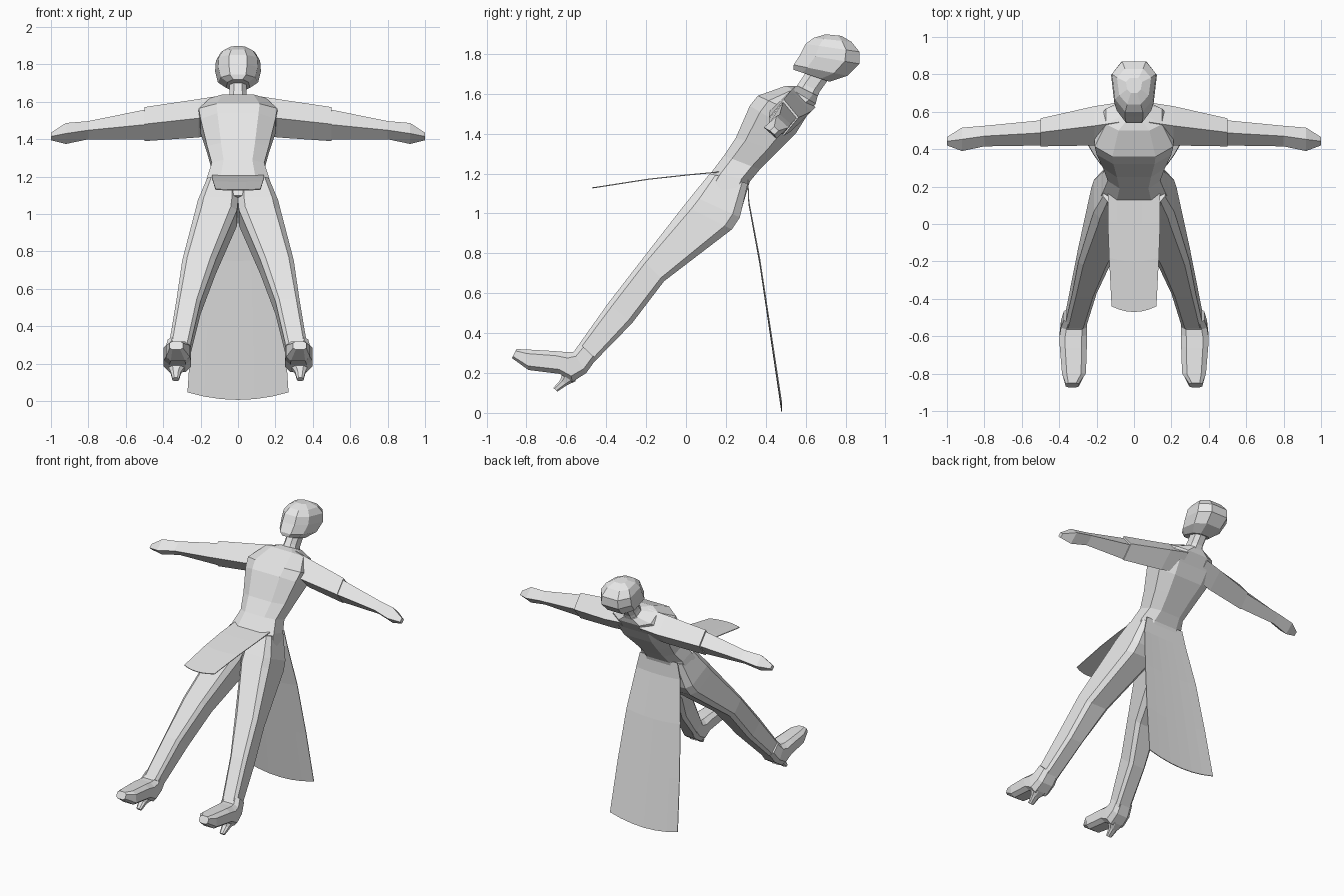
import bpy
import bmesh
from mathutils import Vector

cube = bpy.data.objects.get("Cube")
if cube:
    bpy.data.objects.remove(cube, do_unlink=True)

# One plain colour for the whole figure
grey = bpy.data.materials.new("plain grey")
grey.use_nodes = True
grey.diffuse_color = (0.8, 0.8, 0.8, 1)
grey.node_tree.nodes["Principled BSDF"].inputs["Base Color"].default_value = (0.8, 0.8, 0.8, 1)

SIDES = (("left", 1), ("right", -1))
DIAMOND = [(1, 0), (0, 1), (-1, 0), (0, -1)]


def octagon(c):
    """Chamfered box profile; c is the share of each side left flat."""
    return [(1, c), (c, 1), (-c, 1), (-1, c), (-1, -c), (-c, -1), (c, -1), (1, -c)]


def finish(name, bm):
    bmesh.ops.recalc_face_normals(bm, faces=bm.faces)
    mesh = bpy.data.meshes.new(name)
    bm.to_mesh(mesh)
    bm.free()
    mesh.materials.append(grey)
    obj = bpy.data.objects.new(name, mesh)
    bpy.context.collection.objects.link(obj)
    return obj


def skin(name, rings):
    """Bridge equal-sized rings of points and cap both ends."""
    bm = bmesh.new()
    loops = [[bm.verts.new(p) for p in ring] for ring in rings]
    n = len(loops[0])
    for low, high in zip(loops, loops[1:]):
        for i in range(n):
            j = (i + 1) % n
            bm.faces.new((low[i], low[j], high[j], high[i]))
    bm.faces.new(loops[0])
    bm.faces.new(loops[-1])
    return finish(name, bm)


def body_part(name, sections, c=0.5, side=1, taper=0.0):
    """Each section: front y, front z, back y, back z, inner x, outer x."""
    rings = []
    for fy, fz, by, bz, x0, x1 in sections:
        front, back = Vector((0, fy, fz)), Vector((0, by, bz))
        mid, half = (front + back) / 2, (front - back) / 2
        cx, w = (x0 + x1) / 2, (x1 - x0) / 2
        rings.append([mid + half * a + Vector((side * (cx + w * b * (1 - taper * a)), 0, 0))
                      for a, b in octagon(c)])
    return skin(name, rings)


def centred(rows):
    return [row[:4] + (-row[4], row[4]) for row in rows]


def arm_part(name, sections, side):
    """Each section: x, front y, back y, bottom z, top z."""
    rings = []
    for x, y0, y1, z0, z1 in sections:
        rings.append([(side * x, (y0 + y1) / 2 + a * (y1 - y0) / 2,
                       (z0 + z1) / 2 + b * (z1 - z0) / 2) for a, b in DIAMOND])
    return skin(name, rings)


def cloth(name, rows, hem, columns=6):
    """Hanging sheet; rows are y, z, half width; hem curves the free end."""
    bm = bmesh.new()
    grid = []
    for r, (y, z, w) in enumerate(rows):
        grow = r / (len(rows) - 1)
        line = []
        for i in range(columns + 1):
            t = 2 * i / columns - 1
            line.append(bm.verts.new(Vector((w * t, y, z)) + Vector(hem) * t * t * grow))
        grid.append(line)
    for a, b in zip(grid, grid[1:]):
        for i in range(columns):
            bm.faces.new((a[i], a[i + 1], b[i + 1], b[i]))
    obj = finish(name, bm)
    thick = obj.modifiers.new("thickness", "SOLIDIFY")
    thick.thickness = 0.005
    thick.offset = 0
    return obj


# Torso from the hips to the shoulders
body_part("torso", centred([
    (.05, 1.10, .27, .99, .2),
    (.13, 1.21, .32, 1.16, .165),
    (.19, 1.29, .37, 1.22, .14),
    (.25, 1.38, .46, 1.31, .165),
    (.32, 1.54, .55, 1.40, .2),
    (.36, 1.59, .60, 1.48, .21),
    (.50, 1.64, .65, 1.55, .15),
    (.56, 1.64, .66, 1.59, .06)]), c=0.55)

# Neck and head
body_part("neck", centred([
    (.53, 1.60, .64, 1.54, .06),
    (.57, 1.66, .67, 1.61, .045),
    (.61, 1.72, .72, 1.68, .045)]))
body_part("head", centred([
    (.54, 1.72, .72, 1.66, .06),
    (.54, 1.745, .81, 1.69, .1),
    (.575, 1.80, .87, 1.75, .114),
    (.60, 1.85, .87, 1.81, .11),
    (.64, 1.88, .83, 1.86, .085),
    (.70, 1.898, .78, 1.89, .04)]), c=0.5, taper=0.15)

for label, s in SIDES:
    # Sleeve, forearm and hand
    arm_part(label + "_sleeve", [
        (.08, .44, .65, 1.43, 1.635),
        (.21, .42, .63, 1.41, 1.615),
        (.5, .415, .565, 1.39, 1.572)], s)
    arm_part(label + "_forearm", [
        (.49, .42, .555, 1.398, 1.56),
        (.8, .415, .525, 1.4, 1.497)], s)
    arm_part(label + "_hand", [
        (.8, .415, .525, 1.4, 1.497),
        (.92, .39, .515, 1.375, 1.487),
        (1.0, .42, .465, 1.395, 1.435)], s)

    # Leg from the hip to the ankle
    body_part(label + "_leg", [
        (.12, 1.20, .31, 1.15, .01, .165),
        (.03, 1.09, .27, .98, 0, .215),
        (-.01, 1.04, .23, .92, .005, .228),
        (-.22, .77, -.11, .66, .12, .298),
        (-.39, .55, -.27, .45, .2, .33),
        (-.56, .31, -.48, .235, .255, .37)], c=0.7, side=s)

    # Shoe with a flat toe and a small heel spike
    body_part(label + "_shoe", [
        (-.53, .345, -.45, .27, .25, .375),
        (-.565, .305, -.5, .2, .25, .39),
        (-.6, .305, -.57, .155, .25, .397),
        (-.66, .31, -.63, .195, .252, .397),
        (-.8, .318, -.79, .215, .257, .385),
        (-.85, .32, -.873, .275, .295, .365)], c=0.6, side=s)
    body_part(label + "_heel", [
        (-.62, .2, -.55, .16, .28, .375),
        (-.63, .165, -.595, .14, .305, .36),
        (-.665, .125, -.645, .107, .315, .35)], side=s)

# Long coat tail behind and short flap in front
cloth("coat_tail", [
    (.31, 1.17, .15),
    (.315, 1.05, .175),
    (.37, .75, .215),
    (.425, .38, .247),
    (.48, .007, .27)], (0, 0, .04))
cloth("front_flap", [
    (.17, 1.208, .14),
    (.0, 1.192, .14),
    (-.2, 1.17, .133),
    (-.47, 1.128, .12)], (0, .03, .004))
